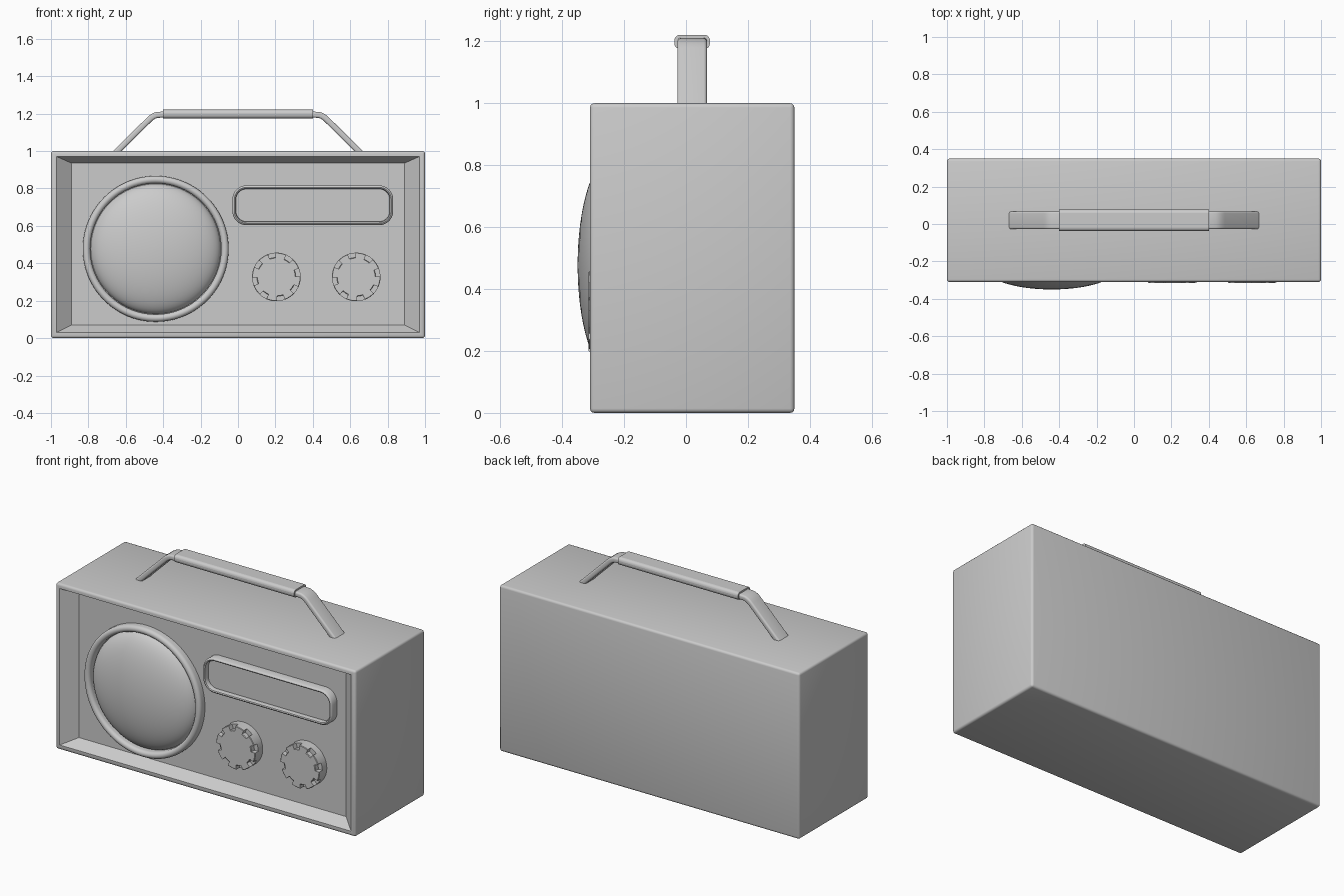
import bpy, bmesh, math

if "Cube" in bpy.data.objects:
    bpy.data.objects.remove(bpy.data.objects["Cube"])

PANEL = -0.243   # y of the recessed front panel
MID_Y = 0.02     # y middle of the cabinet


def finish(name, bm, bevel=0.0, segs=3):
    bmesh.ops.recalc_face_normals(bm, faces=bm.faces)
    me = bpy.data.meshes.new(name)
    bm.to_mesh(me)
    bm.free()
    ob = bpy.data.objects.new(name, me)
    bpy.context.collection.objects.link(ob)
    if bevel:
        m = ob.modifiers.new("Bevel", "BEVEL")
        m.width, m.segments = bevel, segs
        m.limit_method, m.angle_limit = "ANGLE", math.radians(30)
    bpy.ops.object.select_all(action="DESELECT")
    ob.select_set(True)
    bpy.context.view_layer.objects.active = ob
    bpy.ops.object.shade_smooth_by_angle(angle=math.radians(35))
    return ob


def loft(name, rings, cap=True):
    """Skin a series of equal-length vertex rings."""
    bm = bmesh.new()
    loops = [[bm.verts.new(p) for p in ring] for ring in rings]
    for a, b in zip(loops, loops[1:]):
        for i in range(len(a)):
            j = (i + 1) % len(a)
            bm.faces.new((a[i], a[j], b[j], b[i]))
    if cap:
        bm.faces.new(loops[-1])
    return finish(name, bm)


def circle(cx, cz, r, y, n=64):
    return [(cx + r * math.cos(2 * math.pi * i / n), y,
             cz + r * math.sin(2 * math.pi * i / n)) for i in range(n)]


def rounded_rect(cx, cz, hw, hh, r, y, n=8):
    pts = []
    for q, (sx, sz) in enumerate(((1, 1), (-1, 1), (-1, -1), (1, -1))):
        for i in range(n + 1):
            a = math.pi / 2 * (q + i / n)
            pts.append((cx + sx * (hw - r) + r * math.cos(a), y,
                        cz + sz * (hh - r) + r * math.sin(a)))
    return pts


def box(name, size, loc, bevel, segs):
    bm = bmesh.new()
    bmesh.ops.create_cube(bm, size=1)
    for v in bm.verts:
        v.co = [c * s + o for c, s, o in zip(v.co, size, loc)]
    return finish(name, bm, bevel, segs)


# Cabinet: rounded box with a sloped recess in the front
bm = bmesh.new()
bmesh.ops.create_cube(bm, size=1)
for v in bm.verts:
    v.co = (v.co.x * 2, v.co.y * 0.66 + MID_Y, v.co.z + 0.5)
bmesh.ops.bevel(bm, geom=bm.edges[:], offset=0.014, segments=3,
                profile=0.5, affect="EDGES")
bm.normal_update()
front = min(bm.faces, key=lambda f: f.calc_center_median().y)
bmesh.ops.inset_region(bm, faces=[front], thickness=0.021)
bmesh.ops.inset_region(bm, faces=[front], thickness=0.03)
for v in front.verts:
    v.co = (math.copysign(0.89, v.co.x), PANEL, 0.935 if v.co.z > 0.5 else 0.07)
finish("cabinet", bm)

# Speaker ring and domed speaker cover
SX, SZ = -0.44, 0.477
ring = [(0.39, PANEL + 0.003), (0.39, -0.27)]
ring += [(0.37 + 0.02 * math.cos(a), -0.27 - 0.02 * math.sin(a))
         for a in [math.pi * i / 8 for i in range(1, 9)]]
ring += [(0.35, PANEL + 0.003)]
loft("speaker_ring", [circle(SX, SZ, r, y, 96) for r, y in ring], cap=False)
dome = [(0.348 * math.cos(a), PANEL + 0.003 - 0.11 * math.sin(a))
        for a in [math.pi / 2 * i / 16 for i in range(16)]]
dome += [(0.004, -0.35)]
loft("speaker_dome", [circle(SX, SZ, r, y, 96) for r, y in dome])

# Tuning window: raised rounded frame with a sunken face
prof = [(0, PANEL + 0.003), (0, -0.285), (0.004, -0.292), (0.010, -0.295),
        (0.016, -0.292), (0.019, -0.285), (0.019, -0.265)]
loft("tuning_window", [rounded_rect(0.40, 0.71, 0.43 - d, 0.106 - d, 0.075 - d, y)
                       for d, y in prof])


# Knobs with notches around the front rim
def gear(cx, cz, r, depth, y, notches=8):
    steps = [(-0.17, 0), (-0.165, 1), (0, 1), (0.165, 1), (0.17, 0),
             (0.24, 0), (0.32, 0), (0.40, 0), (0.48, 0), (0.55, 0)]
    pts = []
    for k in range(notches):
        for off, cut in steps:
            a = 2 * math.pi * (k + 0.25) / notches + off
            rr = r - depth * cut
            pts.append((cx + rr * math.cos(a), y, cz + rr * math.sin(a)))
    return pts


for side, cx in (("left", 0.205), ("right", 0.632)):
    loft(side + "_knob", [gear(cx, 0.327, r, d, y) for r, d, y in (
        (0.13, 0, PANEL + 0.003), (0.13, 0, -0.285), (0.13, 0.026, -0.285),
        (0.13, 0.026, -0.312), (0.127, 0.026, -0.315))])

# Handle strap: mirrored path, thickened and extruded across y
half = [(0.665, 0.98), (0.475, 1.168), (0.463, 1.179), (0.45, 1.187),
        (0.435, 1.193), (0.40, 1.195)]
path = [(-x, z) for x, z in half] + half[::-1]
T, W = 0.016, 0.048
bm = bmesh.new()
sections = []
for i, (x, z) in enumerate(path):
    x0, z0 = path[max(i - 1, 0)]
    x1, z1 = path[min(i + 1, len(path) - 1)]
    l = math.hypot(x1 - x0, z1 - z0)
    nx, nz = -(z1 - z0) / l, (x1 - x0) / l
    c = 0.011
    outline = []
    for su, sv in ((1, 1), (-1, 1), (-1, -1), (1, -1)):
        base = math.atan2(sv, su) - math.pi / 4
        for k in range(5):
            a = base + math.pi / 2 * k / 4
            u = su * (W - c) + c * math.cos(a)
            v = sv * (T - c) + c * math.sin(a)
            outline.append((x + nx * v, MID_Y + u, z + nz * v))
    sections.append(outline)
bm.free()
loft("handle_strap", sections)

# Handle grip
box("handle_grip", (0.80, 0.115, 0.046), (0, MID_Y, 1.198), 0.0, 1).name = "grip_core"
grip = bpy.data.objects["grip_core"]
grip.name = "handle_grip"
bev = grip.modifiers.new("Round", "BEVEL")
bev.width, bev.segments = 0.018, 4
bev.limit_method = "WEIGHT"
weights = grip.data.attributes.new("bevel_weight_edge", "FLOAT", "EDGE")
for e in grip.data.edges:
    a, b = (grip.data.vertices[i].co for i in e.vertices)
    weights.data[e.index].value = 1.0 if abs(a.x - b.x) > 0.5 else 0.0
